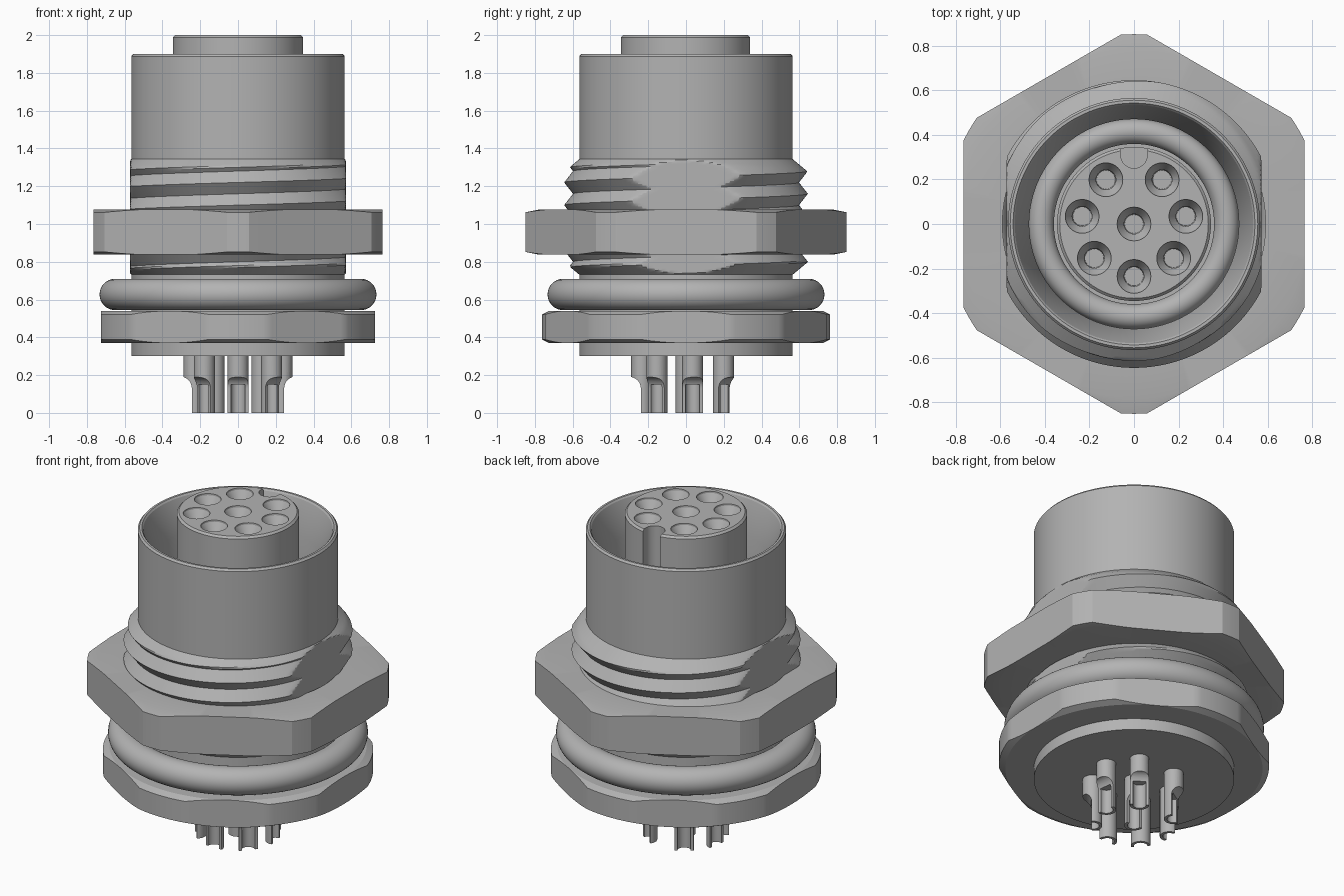
import bpy, bmesh
from math import sin, cos, pi, radians

if "Cube" in bpy.data.objects:
    bpy.data.objects.remove(bpy.data.objects["Cube"], do_unlink=True)

GREY = (0.45, 0.45, 0.45, 1)
metal = bpy.data.materials.new("plain grey")
metal.use_nodes = True
metal.diffuse_color = GREY
metal.node_tree.nodes["Principled BSDF"].inputs["Base Color"].default_value = GREY

SEG = 180


def add_object(name, mesh, angle=20):
    """Link a mesh as a named part with smooth shading and sharp edges."""
    obj = bpy.data.objects.new(name, mesh)
    bpy.context.collection.objects.link(obj)
    if not mesh.materials:
        mesh.materials.append(metal)
    bpy.ops.object.select_all(action="DESELECT")
    obj.select_set(True)
    bpy.context.view_layer.objects.active = obj
    bpy.ops.object.shade_smooth_by_angle(angle=radians(angle))
    return obj


def skin(bm, rings):
    """Join successive rows of points with quads."""
    rows = [[bm.verts.new(p) for p in ring] for ring in rings]
    for a, b in zip(rows, rows[1:]):
        for j in range(len(a) - 1):
            bm.faces.new((a[j], a[j + 1], b[j + 1], b[j]))


def finish(bm, name):
    bmesh.ops.remove_doubles(bm, verts=bm.verts, dist=1e-4)
    bmesh.ops.dissolve_degenerate(bm, edges=bm.edges, dist=1e-5)
    bmesh.ops.recalc_face_normals(bm, faces=bm.faces)
    mesh = bpy.data.meshes.new(name)
    bm.to_mesh(mesh)
    bm.free()
    return mesh


def lathe(bm, profile, seg=SEG, cx=0, cy=0):
    """Revolve (radius, z) points about a vertical axis."""
    turn = [2 * pi * j / seg for j in range(seg + 1)]
    skin(bm, [[(cx + r * cos(t), cy + r * sin(t), z) for t in turn] for r, z in profile])


def lathe_part(name, profile):
    bm = bmesh.new()
    lathe(bm, profile)
    return add_object(name, finish(bm, name))


def ring_part(name, major, minor, z):
    steps = [2 * pi * k / 32 for k in range(33)]
    return lathe_part(name, [(major + minor * cos(a), z + minor * sin(a)) for a in steps])


def hex_part(name, flat, corner, hole, z0, z1, start, slope):
    """Hexagonal ring with rounded corners and conical chamfers."""
    rings = [[] for _ in range(7)]
    for j in range(SEG + 1):
        t = 2 * pi * j / SEG
        r = min(corner, flat / cos((t + pi / 6) % (pi / 3) - pi / 6))
        drop = max(0, r - start) * slope
        edge = min(r, start)
        loop = [(hole, z0), (edge, z0), (r, z0 + drop), (r, z1 - drop),
                (edge, z1), (hole, z1), (hole, z0)]
        for ring, (q, z) in zip(rings, loop):
            ring.append((q * cos(t), q * sin(t), z))
    bm = bmesh.new()
    skin(bm, rings)
    return add_object(name, finish(bm, name))


def boolean_mesh(name, solid, cutters):
    """Cut a solid mesh and return the resulting mesh."""
    obj = add_object(name, solid)
    helpers = []
    for c in cutters:
        helper = add_object(name + "_cutter", c)
        helper.hide_render = True
        helpers.append(helper)
        mod = obj.modifiers.new("cut", "BOOLEAN")
        mod.operation, mod.solver, mod.object = "DIFFERENCE", "EXACT", helper
    graph = bpy.context.evaluated_depsgraph_get()
    result = bpy.data.meshes.new_from_object(obj.evaluated_get(graph))
    for o in [obj] + helpers:
        bpy.data.objects.remove(o, do_unlink=True)
    return result


# Shell with open socket
lathe_part("shell", [(0, 0.3), (0.565, 0.3), (0.565, 1.888), (0.555, 1.9), (0.542, 1.9),
                     (0.534, 1.89), (0.47, 1.7), (0.47, 1.15), (0, 1.15)])
ring_part("inner_seal", 0.415, 0.056, 1.2)

# Rear hex flange, sealing ring and lock nut
hex_part("rear_flange", 0.725, 0.762, 0.5, 0.37, 0.54, 0.725, 0.5)
ring_part("sealing_ring", 0.65, 0.083, 0.627)
hex_part("lock_nut", 0.765, 0.851, 0.59, 0.838, 1.076, 0.78, 0.2)

# Helical thread with two side flats and chamfered ends
PITCH, STEPS, LOW, HIGH = 0.12, 12, 0.73, 1.345
rings = []
for i in range(-STEPS, int((HIGH - LOW) / PITCH * STEPS) + 2):
    ring = []
    for j in range(SEG + 1):
        t = 2 * pi * j / SEG
        z = LOW + PITCH * (i / STEPS + j / SEG)
        phase = ((z - 1.28) / PITCH - (t - pi / 2) / (2 * pi)) % 1
        r = 0.598 + 0.047 * abs(2 * phase - 1)
        z = max(LOW, min(HIGH, z))
        r = min(r, 0.563 + (HIGH - z) * 1.2, 0.563 + (z - LOW) * 1.2)
        x = max(-0.571, min(0.571, r * cos(t)))
        ring.append((x, r * sin(t), z))
    rings.append(ring)
bm = bmesh.new()
skin(bm, rings)
add_object("thread", finish(bm, "thread"))

# Contact layout: centre plus seven around, wider gap at the key
angles = [radians(-90 + 49.2 * k) for k in range(-3, 4)]
spots = [(0, 0, pi / 2)] + [(0.235 * cos(a), 0.235 * sin(a), a) for a in angles]

# Insert with contact holes and key slot
bm = bmesh.new()
lathe(bm, [(0, 1.1), (0.345, 1.1), (0.345, 1.988), (0.333, 2), (0, 2)], 96)
insert = finish(bm, "insert")
bm = bmesh.new()
for x, y, a in spots:
    lathe(bm, [(0, 2.02), (0.077, 2.02), (0.075, 1.99), (0.045, 1.94), (0.042, 1.85),
               (0, 1.85)], 32, x, y)
holes = finish(bm, "holes")
bm = bmesh.new()
arc = [pi + pi * k / 16 for k in range(17)]
outline = [(0.06 * cos(a), 0.31 + 0.06 * sin(a)) for a in arc] + [(0.06, 0.4), (-0.06, 0.4)]
face = bm.faces.new([bm.verts.new((x, y, 1.2)) for x, y in outline])
slot = bmesh.ops.extrude_face_region(bm, geom=[face])["geom"]
bmesh.ops.translate(bm, vec=(0, 0, 0.9), verts=[v for v in slot if isinstance(v, bmesh.types.BMVert)])
key = finish(bm, "key")
add_object("insert", boolean_mesh("insert_blank", insert, [holes, key]))

# Solder cup: a pin whose outward half is scooped away
bm = bmesh.new()
lathe(bm, [(0, 0), (0.055, 0), (0.055, 0.32), (0, 0.32)], 32)
pin = finish(bm, "pin")
bm = bmesh.new()
lathe(bm, [(0, -0.02), (0.038, -0.02), (0.038, 0.15), (0, 0.15)], 32)
bore = finish(bm, "bore")
bm = bmesh.new()
arc = [pi - pi / 2 * k / 8 for k in range(9)]
outline = [(0.004, -0.02)] + [(0.064 + 0.06 * cos(a), 0.13 + 0.06 * sin(a)) for a in arc]
outline += [(0.08, 0.19), (0.08, -0.02)]
face = bm.faces.new([bm.verts.new((x, -0.1, z)) for x, z in outline])
scoop = bmesh.ops.extrude_face_region(bm, geom=[face])["geom"]
bmesh.ops.translate(bm, vec=(0, 0.2, 0), verts=[v for v in scoop if isinstance(v, bmesh.types.BMVert)])
cut = finish(bm, "scoop")
cup = boolean_mesh("pin_blank", pin, [bore, cut])
for x, y, a in spots:
    o = add_object("solder_pin", cup)
    o.location = (x, y, 0)
    o.rotation_euler.z = a
